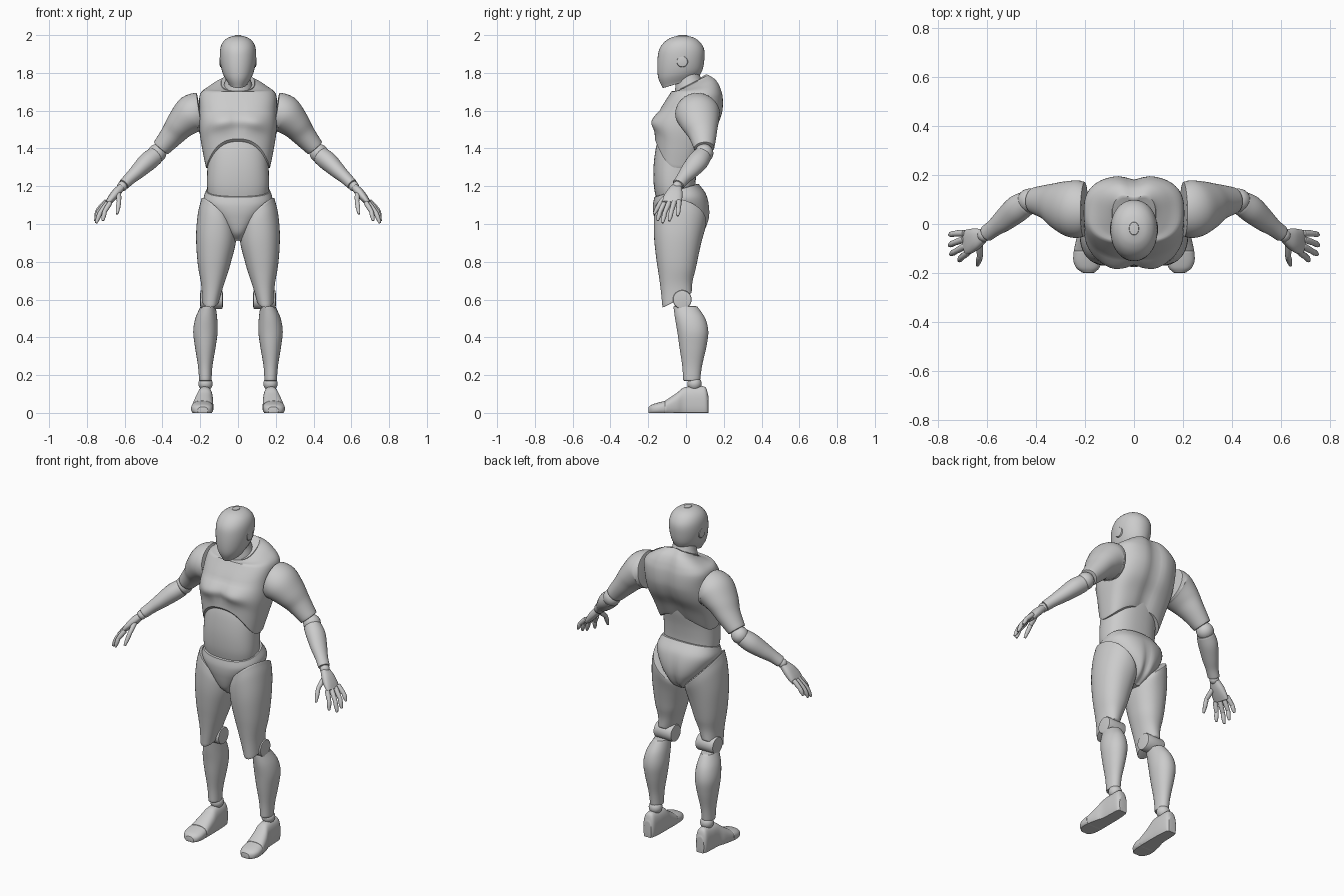
import bpy, bmesh, math
from mathutils import Vector

if "Cube" in bpy.data.objects:
    bpy.data.objects.remove(bpy.data.objects["Cube"])

X, Y, Z = Vector((1, 0, 0)), Vector((0, 1, 0)), Vector((0, 0, 1))


def finish(name, bm, mirror):
    bmesh.ops.recalc_face_normals(bm, faces=bm.faces)
    me = bpy.data.meshes.new(name)
    bm.to_mesh(me)
    bm.free()
    me.shade_smooth()
    me.set_sharp_from_angle(angle=math.radians(40))
    ob = bpy.data.objects.new(name, me)
    bpy.context.collection.objects.link(ob)
    if mirror:
        ob.modifiers.new("Mirror", 'MIRROR').use_mirror_merge = False
    return ob


def spline(rows, k):
    """Catmull-Rom interpolation of section tuples."""
    out = []
    for i in range(len(rows) - 1):
        p0, p1 = rows[max(i - 1, 0)], rows[i]
        p2, p3 = rows[i + 1], rows[min(i + 2, len(rows) - 1)]
        for j in range(k):
            t = j / k
            out.append([0.5 * (2 * b + (c - a) * t + (2 * a - 5 * b + 4 * c - d) * t * t
                               + (3 * b - a - 3 * c + d) * t ** 3)
                        for a, b, c, d in zip(p0, p1, p2, p3)])
    return out + [list(rows[-1])]


def loft(name, rows, axes=None, p=2.0, warp=None, mirror=False, n=40, k=5, rim=0.006):
    """Skin superellipse sections (x, y, z, ru, rv) along a path."""
    d = spline(rows, k)
    rings = []
    for i, s in enumerate(d):
        c = Vector(s[:3])
        if axes:
            U, V = axes
        else:
            T = (Vector(d[min(i + 1, len(d) - 1)][:3]) - Vector(d[max(i - 1, 0)][:3])).normalized()
            U = (Y - T * Y.dot(T)).normalized()
            V = T.cross(U)
        ring = []
        for j in range(n):
            a = 2 * math.pi * j / n
            ca, sa = math.cos(a), math.sin(a)
            v = c + U * s[3] * math.copysign(abs(ca) ** (2 / p), ca) \
                  + V * s[4] * math.copysign(abs(sa) ** (2 / p), sa)
            ring.append(warp(v, i / (len(d) - 1), sa) if warp else v)
        rings.append(ring)

    def mid(r):
        return sum(r, Vector()) / n

    def cap(end, before):
        m = mid(end)
        out = (m - mid(before)).normalized() * rim
        size = max((v - m).length for v in end)
        q = 1 - min(rim / size, 0.5)
        return [m + (v - m) * (q + (1 - q) * 0.7) + out * 0.7 for v in end], \
               [m + (v - m) * (2 * q - 1) + out for v in end]
    a, b = cap(rings[0], rings[1]), cap(rings[-1], rings[-2])
    rings = [a[1], a[0]] + rings + [b[0], b[1]]
    bm = bmesh.new()
    vs = [[bm.verts.new(v) for v in r] for r in rings]
    for r, q in zip(vs, vs[1:]):
        for j in range(n):
            bm.faces.new((r[j], r[(j + 1) % n], q[(j + 1) % n], q[j]))
    for r, e in ((vs[0], rings[0]), (vs[-1], rings[-1])):
        m = bm.verts.new(mid(e))
        for j in range(n):
            bm.faces.new((r[j], r[(j + 1) % n], m))
    return finish(name, bm, mirror)


def tall(name, rows, **kw):
    """Upright loft from rows (z, x0, x1, y0, y1)."""
    return loft(name, [((a + b) / 2, (c + d) / 2, z, (b - a) / 2, (d - c) / 2)
                       for z, a, b, c, d in rows], axes=(X, Y), **kw)


def centred(name, rows, **kw):
    return tall(name, [(z, -h, h, c, d) for z, h, c, d in rows], **kw)


def ball(name, pos, r, mirror=True):
    bm = bmesh.new()
    bmesh.ops.create_uvsphere(bm, u_segments=24, v_segments=14, radius=r)
    bmesh.ops.translate(bm, verts=bm.verts, vec=pos)
    finish(name, bm, mirror)


def disc(name, x0, x1, y, z, r):
    loft(name, [(x0, y, z, r, r), (x1, y, z, r, r)], axes=(Y, Z), mirror=True, n=32, k=1, rim=0.008)


def bell(x, w):
    return math.exp(-(x / w) ** 2)


# Head, ears and neck
def head_warp(v, t, s):
    v.z += max(0, 1 - t / 0.45) * (v.y + 0.01) * 0.3
    return v


centred("head", [(1.757, .052, -.125, .07), (1.80, .08, -.147, .088), (1.86, .094, -.152, .097),
                 (1.92, .095, -.143, .097), (1.96, .082, -.118, .077), (1.985, .055, -.083, .045),
                 (1.996, .02, -.045, .008)], warp=head_warp, p=2.1, rim=0.004)
disc("ear", .07, .09, -.02, 1.86, .03)
centred("neck", [(1.66, .085, -.06, .12), (1.72, .078, -.057, .105), (1.77, .066, -.05, .08),
                 (1.83, .06, -.05, .06)])


# Chest shell with arched lower edge, pectorals and spine groove
def chest_warp(v, t, s):
    lift = .155 * (-s) ** 1.6 if s < 0 else .07 * s ** 2
    v.z += max(0, 1 - t / 0.5) * lift
    v.z += max(0, (t - .7) / .3) * (v.y - .06) * .5
    if s < 0:
        v.y -= .016 * (bell(abs(v.x) - .085, .06) * bell(v.z - 1.53, .045) - .5 * bell(v.x, .02) * bell(v.z - 1.56, .07))
    else:
        v.y -= .018 * bell(v.x, .04) * s
    return v


centred("chest", [(1.30, .17, -.165, .08), (1.40, .19, -.165, .12), (1.50, .205, -.172, .17),
                  (1.60, .205, -.14, .197), (1.69, .2, -.085, .195), (1.73, .145, -.06, .17),
                  (1.755, .09, -.045, .13)], p=2.7, warp=chest_warp, n=64)

# Abdomen
centred("abdomen", [(1.12, .155, -.155, .06), (1.2, .164, -.17, .05), (1.3, .162, -.172, .06),
                    (1.4, .155, -.16, .08), (1.47, .13, -.14, .08)], p=2.4)


# Pelvis with tilted belt line and rear crease
def pelvis_warp(v, t, s):
    v.z += max(0, (t - .5) / .5) * (v.y + .06) * .3
    if s > 0:
        v.y -= .03 * bell(v.x, .022) * s * max(0, 1 - t / .85)
    return v


centred("pelvis", [(.915, .03, -.1, .05), (.95, .055, -.14, .095), (1.0, .098, -.16, .118),
                   (1.06, .15, -.172, .126), (1.12, .182, -.175, .11), (1.17, .17, -.168, .07)],
        p=2.4, warp=pelvis_warp, n=64)


# Thighs, cut along the hip line and above the kneecap
def thigh_warp(v, t, s):
    v.z += max(0, (t - .45) / .55) * ((v.x - .11) * .95 - v.y * .25)
    v.z += max(0, 1 - t / .35) * (v.y + .05) * .5
    return v


tall("thigh", [(.60, .10, .19, -.125, .03), (.68, .075, .195, -.135, .035), (.78, .042, .212, -.152, .055),
               (.90, .016, .222, -.168, .08), (.99, .01, .212, -.17, .1), (1.04, .02, .195, -.163, .107)],
     p=2.2, warp=thigh_warp, mirror=True)
disc("knee_joint", .088, .192, -.02, .6, .05)

# Shins
tall("shin", [(.175, .14, .206, -.015, .075), (.25, .135, .212, -.02, .085), (.35, .118, .228, -.035, .108),
              (.43, .108, .237, -.046, .118), (.50, .11, .226, -.058, .102), (.56, .118, .2, -.066, .062)],
     p=2.1, mirror=True)
ball("ankle_joint", (.172, .045, .155), .038)


# Feet with flat soles, separate toe caps
def sole(v, t, s):
    v.z = max(v.z, 0)
    return v


def foot(name, rows):
    loft(name, [(x, y, .4 * h, w, .6 * h) for x, y, w, h in rows], axes=(X, Z), p=2.5,
         warp=sole, mirror=True, rim=0.004)


foot("foot", [(.176, .116, .026, .1), (.176, .1, .036, .138), (.175, .05, .041, .14), (.176, -.01, .044, .135),
              (.182, -.05, .051, .105), (.188, -.108, .058, .066)])
foot("toe_cap", [(.189, -.114, .058, .063), (.19, -.15, .058, .054), (.189, -.18, .047, .044),
                 (.187, -.196, .028, .033)])

# Arms
loft("upper_arm", [(.208, .06, 1.59, .113, .105), (.245, .062, 1.58, .118, .103), (.30, .075, 1.53, .1, .082),
                   (.345, .088, 1.475, .076, .065), (.405, .096, 1.405, .055, .05)], mirror=True)
ball("elbow_joint", (.428, .096, 1.375), .049)
loft("forearm", [(.44, .085, 1.36, .05, .048), (.48, .06, 1.328, .056, .05), (.53, .018, 1.28, .048, .041),
                 (.57, -.014, 1.243, .037, .033), (.602, -.038, 1.212, .034, .03)], mirror=True)
ball("wrist_joint", (.613, -.046, 1.2), .027)

# Hands
loft("palm", [(.62, -.05, 1.192, .03, .02), (.645, -.06, 1.165, .043, .023), (.67, -.07, 1.135, .05, .02),
              (.688, -.076, 1.112, .05, .015)], p=2.5, mirror=True, n=28)
fingers = {
    "thumb": ((.632, -.085, 1.16), (.63, -.132, 1.12), (.64, -.168, 1.055)),
    "index_finger": ((.678, -.115, 1.112), (.706, -.137, 1.066), (.715, -.15, 1.02)),
    "middle_finger": ((.69, -.09, 1.112), (.73, -.112, 1.06), (.75, -.124, 1.008)),
    "ring_finger": ((.697, -.063, 1.115), (.738, -.078, 1.065), (.755, -.088, 1.018)),
    "little_finger": ((.697, -.037, 1.12), (.737, -.04, 1.08), (.754, -.044, 1.045)),
}
for name, (a, b, c) in fingers.items():
    a, b, c = Vector(a), Vector(b), Vector(c)
    for part, p, q, r0, r1 in (("base", a, b, .0135, .0115), ("tip", b, c, .012, .007)):
        loft(f"{name}_{part}", [(*p, r0, r0), (*p.lerp(q, .5), r0, r0), (*q, r1, r1)],
             mirror=True, n=14, k=3, rim=0.004)
